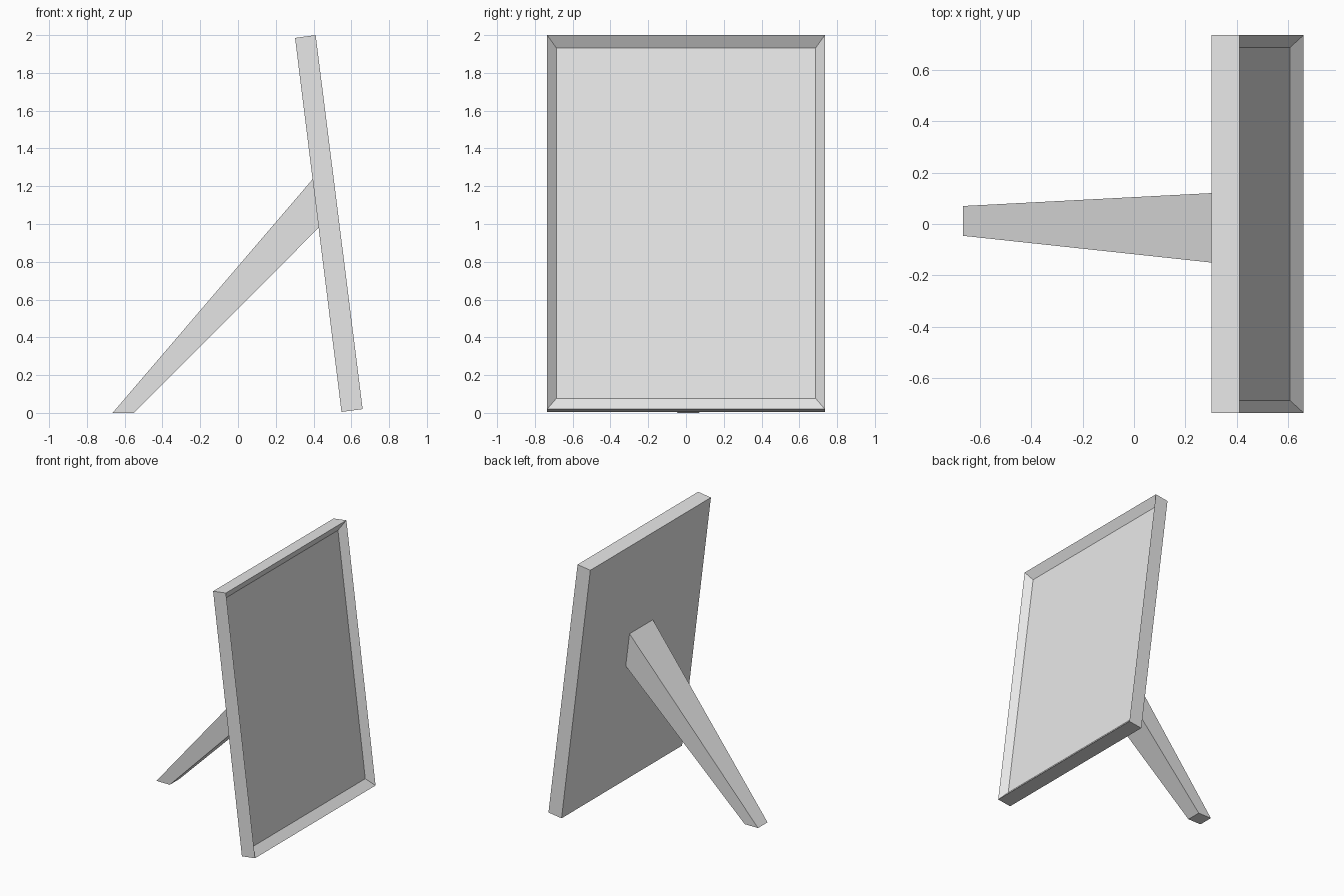
import bpy, bmesh
from mathutils import Vector

cube = bpy.data.objects.get("Cube")
if cube:
    bpy.data.objects.remove(cube, do_unlink=True)

# One plain grey for everything
grey = bpy.data.materials.new("light_grey")
grey.use_nodes = True
color = (0.8, 0.8, 0.8, 1)
grey.diffuse_color = color
grey.node_tree.nodes["Principled BSDF"].inputs["Base Color"].default_value = color


def finish(name, bm):
    bmesh.ops.recalc_face_normals(bm, faces=bm.faces)
    mesh = bpy.data.meshes.new(name)
    bm.to_mesh(mesh)
    bm.free()
    mesh.materials.append(grey)
    obj = bpy.data.objects.new(name, mesh)
    bpy.context.collection.objects.link(obj)
    return obj


def ring(bm, low, high, y0, y1):
    """Rectangle between a low and a high (x, z) edge, spanning y0 to y1."""
    return [bm.verts.new((x, y, z)) for (x, z), y in
            ((low, y0), (low, y1), (high, y1), (high, y0))]


def bridge(bm, a, b):
    for i in range(4):
        j = (i + 1) % 4
        bm.faces.new((a[i], a[j], b[j], b[i]))


# Leaning frame: slab whose front slopes inward to a recessed panel
half = 0.735
back_low, back_high = (0.548, 0.005), (0.302, 1.985)
front_low, front_high = Vector((0.66, 0.02)), Vector((0.411, 2.0))
up = (front_high - front_low).normalized()
out = Vector((up.y, -up.x))
border, side_border, depth = 0.063, 0.049, 0.046
bm = bmesh.new()
back = ring(bm, back_low, back_high, -half, half)
front = ring(bm, front_low, front_high, -half, half)
panel = ring(bm, front_low + up * border - out * depth,
             front_high - up * border - out * depth,
             -half + side_border, half - side_border)
bm.faces.new(back)
bridge(bm, back, front)
bridge(bm, front, panel)
bm.faces.new(panel)
finish("picture_frame", bm)

# Tapered prop leg from the floor to the back of the frame
bm = bmesh.new()
foot = ring(bm, (-0.55, 0), (-0.664, 0), -0.046, 0.07)
joint = ring(bm, (0.427, 0.98), (0.395, 1.237), -0.16, 0.125)
bm.faces.new(foot)
bridge(bm, foot, joint)
bm.faces.new(joint)
finish("prop_leg", bm)
